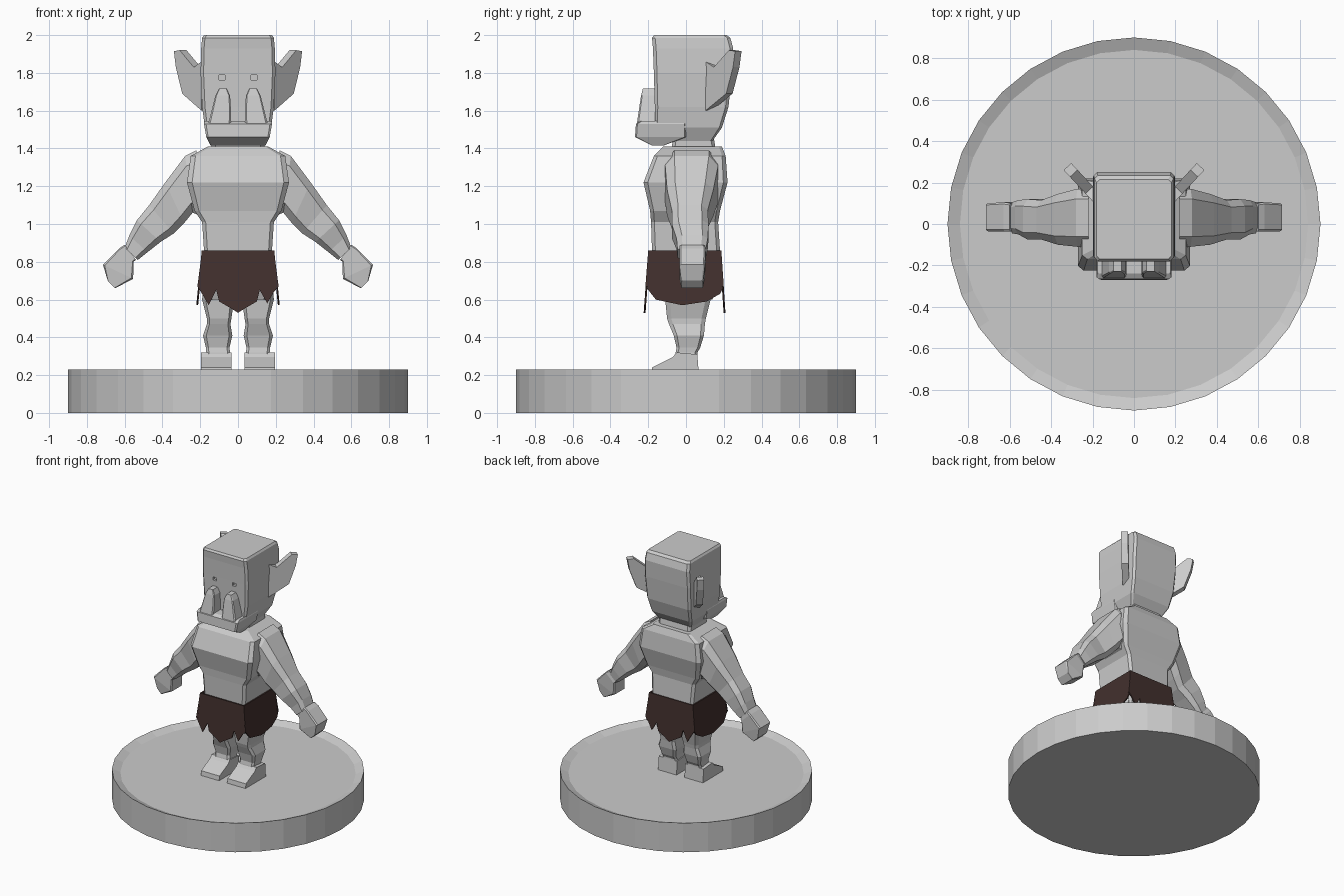
import bpy, bmesh
from mathutils import Vector

if "Cube" in bpy.data.objects:
    bpy.data.objects.remove(bpy.data.objects["Cube"])


def finish(name, bm, colour=None):
    bmesh.ops.recalc_face_normals(bm, faces=bm.faces)
    me = bpy.data.meshes.new(name)
    bm.to_mesh(me)
    bm.free()
    ob = bpy.data.objects.new(name, me)
    bpy.context.collection.objects.link(ob)
    if colour:
        me.materials.append(colour)
    return ob


def octagon(c):
    """Unit square (-1..1) with its corners cut by fraction c."""
    k = 1 - c
    return [(k, -1), (1, -k), (1, k), (k, 1), (-k, 1), (-1, k), (-1, -k), (-k, -1)]


def loft(name, rings):
    """Skin consecutive rings of points and cap both ends."""
    bm = bmesh.new()
    loops = [[bm.verts.new(p) for p in r] for r in rings]
    n = len(loops[0])
    for a, b in zip(loops, loops[1:]):
        for i in range(n):
            bm.faces.new((a[i], a[(i + 1) % n], b[(i + 1) % n], b[i]))
    bm.faces.new(loops[0])
    bm.faces.new(loops[-1])
    return finish(name, bm)


def stack(name, sections, c, side=1):
    """Horizontal sections (z, x0, x1, y0, y1) skinned together."""
    return loft(name, [[(side * ((x0 + x1) / 2 + a * (x1 - x0) / 2),
                         (y0 + y1) / 2 + b * (y1 - y0) / 2, z) for a, b in octagon(c)]
                       for z, x0, x1, y0, y1 in sections])


def prism(name, face, offset, colour=None):
    """Flat outline extruded by an offset vector."""
    bm = bmesh.new()
    f = bm.faces.new([bm.verts.new(p) for p in face])
    out = bmesh.ops.extrude_face_region(bm, geom=[f], use_keep_orig=True)
    new = [g for g in out['geom'] if isinstance(g, bmesh.types.BMVert)]
    bmesh.ops.translate(bm, verts=new, vec=offset)
    return finish(name, bm, colour)


# Round dished base
bpy.ops.mesh.primitive_cylinder_add(vertices=32, radius=0.9, depth=0.23, location=(0, 0, 0.115))
base = bpy.context.object
base.name = "base"
bm = bmesh.new()
bm.from_mesh(base.data)
top = [f for f in bm.faces if f.normal.z > 0.9]
bmesh.ops.inset_region(bm, faces=top, thickness=0.06, depth=-0.025)
bm.to_mesh(base.data)
bm.free()

# Torso, neck and pelvis
stack("torso", [(0.60, -.15, .15, -.13, .14), (0.70, -.185, .185, -.17, .17),
                (0.86, -.18, .18, -.18, .18), (1.01, -.19, .19, -.185, .17),
                (1.07, -.23, .23, -.19, .18), (1.22, -.27, .27, -.225, .22),
                (1.36, -.25, .25, -.17, .21), (1.41, -.16, .16, -.12, .19)], 0.1)
stack("neck", [(1.38, -.14, .14, -.08, .16), (1.50, -.14, .14, -.06, .14)], 0.15)

# Blocky head with small sunken eyes
head = stack("head", [(1.44, -.14, .14, -.10, .14), (1.51, -.175, .175, -.165, .19),
                      (1.62, -.19, .19, -.165, .225), (1.80, -.198, .198, -.17, .243),
                      (1.93, -.195, .195, -.175, .25), (1.985, -.19, .19, -.18, .235),
                      (2.0, -.18, .18, -.17, .215)], 0.08)
for s in (-1, 1):
    bpy.ops.mesh.primitive_cube_add(size=1, location=(s * .085, -.17, 1.775))
    cutter = bpy.context.object
    cutter.name = "eye_cutter"
    cutter.scale = (.032, .04, .025)
    cutter.hide_render = True
    cutter.hide_set(True)
    mod = head.modifiers.new("eye", 'BOOLEAN')
    mod.operation = 'DIFFERENCE'
    mod.object = cutter

# Underbite jaw
stack("jaw", [(1.415, -.145, .145, -.18, -.12), (1.46, -.168, .168, -.27, .0),
              (1.53, -.18, .18, -.265, .0), (1.545, -.175, .175, -.24, .0)], 0.06)

for s in (-1, 1):
    side = "left" if s < 0 else "right"

    # Tusks leaning back against the face
    stack("tusk_" + side, [(1.52, .038, .16, -.262, -.15), (1.60, .037, .14, -.25, -.15),
                           (1.68, .042, .12, -.238, -.155), (1.718, .06, .10, -.228, -.165)],
          0.15, s)

    # Swept-back pointed ears
    d = Vector((s * .68, .73, 0))
    n = Vector((s * .73, -.68, 0))
    root = Vector((s * .175, .12, 0))
    outline = [(0, 1.86), (.06, 1.83), (.17, 1.92), (.215, 1.915),
               (.20, 1.83), (.15, 1.69), (0, 1.60)]
    prism("ear_" + side, [root + d * u + n * -.025 + Vector((0, 0, z)) for u, z in outline],
          n * .05)

    # Arms: upper and lower edge (x, z) with front and back y
    arm = [((.22, 1.39), (.19, 1.04), -.11, .17), ((.28, 1.36), (.24, 1.06), -.11, .17),
           ((.385, 1.22), (.285, 1.005), -.10, .145), ((.47, 1.10), (.34, .95), -.075, .115),
           ((.535, 1.02), (.41, .905), -.075, .12), ((.575, .94), (.48, .85), -.05, .115),
           ((.60, .875), (.53, .81), -.045, .105)]
    hand = [((.60, .89), (.54, .81), -.035, .10), ((.63, .87), (.553, .80), -.035, .105),
            ((.715, .785), (.555, .71), -.035, .10), ((.69, .70), (.65, .66), -.025, .09)]
    for name, path, c in (("arm_", arm, .35), ("hand_", hand, .12)):
        rings = []
        for (ux, uz), (lx, lz), y0, y1 in path:
            rings.append([(s * ((ux + lx) / 2 + a * (ux - lx) / 2),
                           (y0 + y1) / 2 + b * (y1 - y0) / 2,
                           (uz + lz) / 2 + a * (uz - lz) / 2) for a, b in octagon(c)])
        loft(name + side, rings)

    # Short legs and wedge feet
    stack("leg_" + side, [(.26, .04, .175, -.06, .06), (.32, .042, .168, -.055, .06),
                          (.345, .045, .17, -.05, .075), (.41, .03, .185, -.065, .095),
                          (.47, .04, .165, -.09, .10), (.50, .035, .165, -.10, .105),
                          (.60, .02, .19, -.11, .13), (.70, .01, .18, -.14, .15)], 0.22, s)
    foot = [(-.185, .205), (-.18, .24), (-.07, .295), (-.05, .32), (.06, .31), (.068, .205)]
    prism("foot_" + side, [(s * .035, y, z) for y, z in foot], Vector((s * .16, 0, 0)))

# Ragged kilt: four flared cloth panels
cloth = bpy.data.materials.new("dark_cloth")
cloth.diffuse_color = (.055, .03, .027, 1)
cloth.use_nodes = True
cloth.node_tree.nodes["Principled BSDF"].inputs["Base Color"].default_value = cloth.diffuse_color
ragged = [(-.215, .67), (-.19, .63), (-.155, .57), (-.115, .65), (-.10, .59), (-.04, .555),
          (0, .53), (.04, .555), (.10, .59), (.115, .65), (.155, .58), (.19, .64), (.215, .67)]
scallop = [(-.215, .67), (-.16, .60), (-.02, .57), (.11, .59), (.18, .63), (.20, .67)]


def flare(z, top, bottom):
    return top + (bottom - top) * (.86 - z) / .3


prism("kilt_front", [(x, flare(z, -.20, -.222), z)
                     for x, z in [(-.19, .86)] + ragged + [(.19, .86)]],
      Vector((0, .01, 0)), cloth)
prism("kilt_back", [(x, flare(z, .187, .207), z)
                    for x, z in [(-.19, .86)] + ragged + [(.19, .86)]],
      Vector((0, -.01, 0)), cloth)
for s in (-1, 1):
    prism("kilt_left" if s < 0 else "kilt_right",
          [(s * flare(z, .192, .222), y, z) for y, z in [(-.20, .86)] + scallop + [(.187, .86)]],
          Vector((-s * .01, 0, 0)), cloth)
